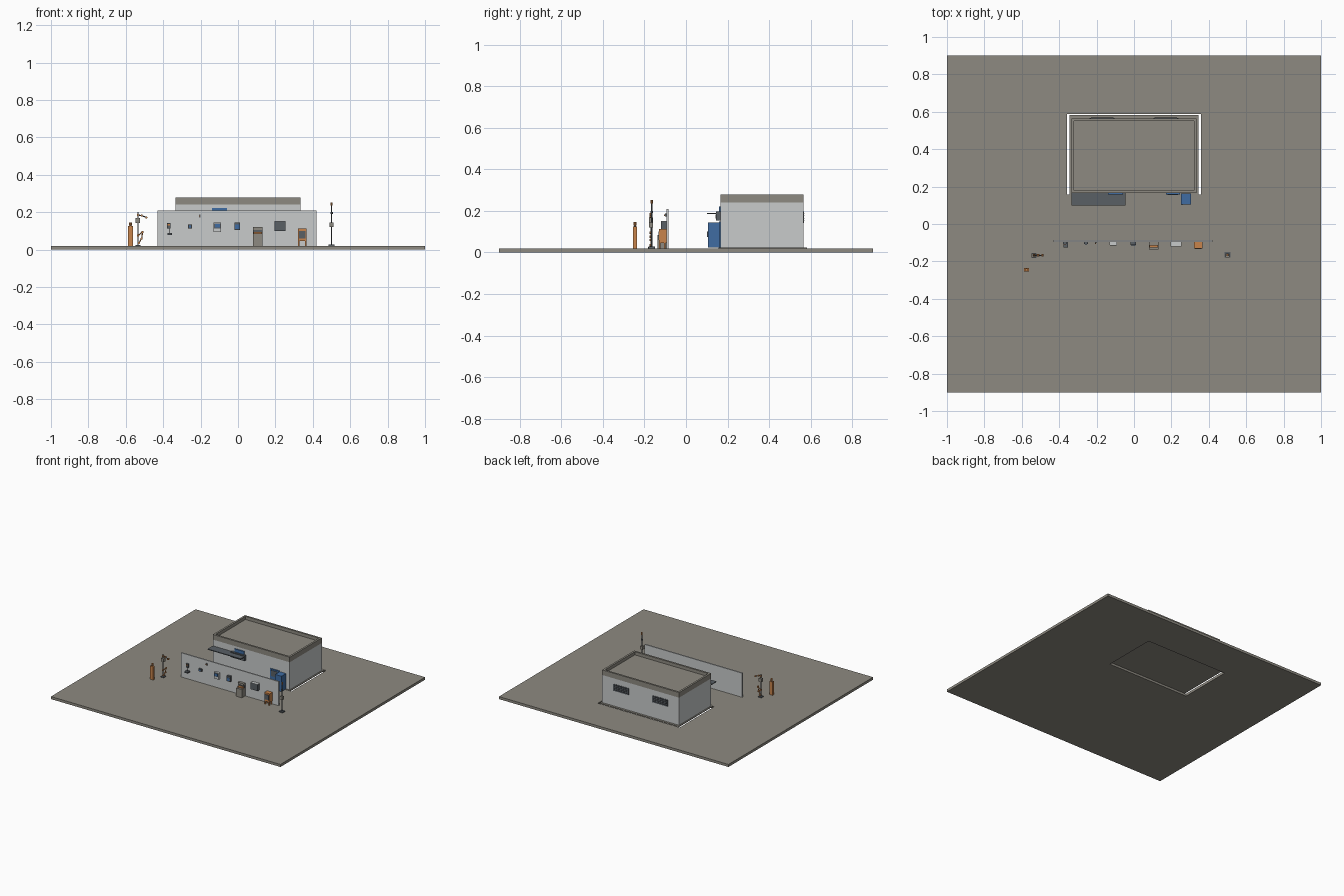
import bpy, bmesh, math
from mathutils import Vector


def mat(name, r, g, b):
    m = bpy.data.materials.new(name)
    m.diffuse_color = (r, g, b, 1)
    return m


CONCRETE = mat("concrete", 0.27, 0.255, 0.22)
WALL = mat("pale grey wall", 0.58, 0.60, 0.60)
DARK = mat("dark grey metal", 0.10, 0.115, 0.13)
BLUE = mat("blue paint", 0.05, 0.15, 0.36)
ORANGE = mat("orange paint", 0.58, 0.23, 0.07)
BLACK = mat("near black", 0.03, 0.03, 0.033)


def finish(name, bm, m):
    me = bpy.data.meshes.new(name)
    bm.to_mesh(me)
    bm.free()
    me.materials.append(m)
    ob = bpy.data.objects.new(name, me)
    bpy.context.collection.objects.link(ob)
    return ob


def box(name, m, x0, x1, y0, y1, z0, z1):
    bm = bmesh.new()
    bmesh.ops.create_cube(bm, size=1)
    for v in bm.verts:
        v.co = ((x0 + x1) / 2 + v.co.x * (x1 - x0),
                (y0 + y1) / 2 + v.co.y * (y1 - y0),
                (z0 + z1) / 2 + v.co.z * (z1 - z0))
    return finish(name, bm, m)


def ring(name, m, outer, inner, z0, z1):
    """Rectangular frame lying flat; outer and inner are (x0, x1, y0, y1)."""
    bm = bmesh.new()
    loops = []
    for x0, x1, y0, y1 in (outer, inner):
        for z in (z0, z1):
            loops.append([bm.verts.new((x, y, z)) for x, y in
                          ((x0, y0), (x1, y0), (x1, y1), (x0, y1))])
    ob, ot, ib, it = loops
    for i in range(4):
        j = (i + 1) % 4
        for a, b in ((ob, ot), (ot, it), (it, ib), (ib, ob)):
            bm.faces.new((a[i], a[j], b[j], b[i]))
    bmesh.ops.recalc_face_normals(bm, faces=bm.faces)
    return finish(name, bm, m)


def rod(name, m, a, b, r, sides=10):
    a, b = Vector(a), Vector(b)
    bm = bmesh.new()
    bmesh.ops.create_cone(bm, cap_ends=True, segments=sides, radius1=r,
                          radius2=r, depth=(b - a).length)
    q = Vector((0, 0, 1)).rotation_difference(b - a)
    for v in bm.verts:
        v.co = q @ v.co + (a + b) / 2
    return finish(name, bm, m)


G = 0.02        # ground level
F = -0.095      # front face of the display wall

# Ground slab with an opening, and the thin building pad inside it
ring("ground", CONCRETE, (-1, 1, -0.9, 0.9), (-0.357, 0.357, 0.157, 0.588), 0, G)
box("building_pad", CONCRETE, -0.345, 0.345, 0.157, 0.582, 0.017, 0.023)

# Building with parapet and sunken roof
box("building", WALL, -0.335, 0.335, 0.165, 0.565, 0.02, 0.24)
ring("parapet", CONCRETE, (-0.335, 0.335, 0.165, 0.565),
     (-0.32, 0.32, 0.18, 0.55), 0.24, 0.28)
box("roof", CONCRETE, -0.325, 0.325, 0.175, 0.555, 0.24, 0.255)

# Back windows with slats
for s in (-1, 1):
    x = 0.17 * s
    box("back_window", DARK, x - 0.067, x + 0.067, 0.565, 0.568, 0.143, 0.197)
    for k in range(4):
        z = 0.152 + k * 0.012
        box("window_slat", BLACK, x - 0.06, x + 0.06, 0.568, 0.57, z, z + 0.003)

# Front canopy, wall unit, sign
box("canopy", DARK, -0.335, -0.045, 0.10, 0.165, 0.185, 0.191)
box("wall_unit", DARK, -0.165, -0.045, 0.145, 0.165, 0.155, 0.197)
box("wall_unit_panel", WALL, -0.145, -0.065, 0.143, 0.145, 0.163, 0.182)
box("sign", BLUE, -0.14, -0.06, 0.158, 0.165, 0.197, 0.222)

# Blue cabinet beside the door panel
box("cabinet", BLUE, 0.25, 0.305, 0.105, 0.162, 0.023, 0.145)
box("cabinet_handle", DARK, 0.255, 0.26, 0.102, 0.105, 0.075, 0.1)
box("door_panel", BLUE, 0.17, 0.245, 0.158, 0.165, 0.023, 0.15)
box("door_glass", DARK, 0.18, 0.235, 0.155, 0.158, 0.095, 0.14)

# Free-standing display wall
box("display_wall", WALL, -0.43, 0.42, F, -0.085, G, 0.21)

# Small devices on the display wall
box("handset_box", DARK, -0.38, -0.36, F - 0.012, F, 0.113, 0.142)
rod("handset_cord", BLACK, (-0.368, F - 0.008, 0.113), (-0.368, F - 0.015, 0.08), 0.002, 6)
box("handset", DARK, -0.378, -0.352, F - 0.03, F, 0.078, 0.088)
box("handset_light", ORANGE, -0.376, -0.364, F - 0.015, F - 0.012, 0.13, 0.138)
box("switch_box", DARK, -0.268, -0.245, F - 0.012, F, 0.113, 0.133)
box("switch_face", BLUE, -0.262, -0.25, F - 0.014, F - 0.012, 0.118, 0.128)
box("alarm_base", DARK, -0.209, -0.201, F - 0.006, F, 0.172, 0.187)
box("alarm_light", ORANGE, -0.208, -0.202, F - 0.011, F - 0.006, 0.176, 0.183)

# Larger wall terminals
box("terminal", WALL, -0.13, -0.09, F - 0.018, F, 0.095, 0.145)
box("terminal_screen", BLUE, -0.124, -0.096, F - 0.021, F - 0.018, 0.118, 0.138)
box("terminal_trim", DARK, -0.127, -0.093, F - 0.0195, F - 0.018, 0.114, 0.141)
box("meter", DARK, -0.02, 0.012, F - 0.018, F, 0.104, 0.146)
box("meter_screen", BLUE, -0.015, 0.007, F - 0.021, F - 0.018, 0.11, 0.133)
box("wall_cabinet", DARK, 0.195, 0.255, F - 0.025, F, 0.10, 0.15)
box("wall_cabinet_top", WALL, 0.195, 0.255, F - 0.025, F, 0.15, 0.152)

# Pedestal with counter
box("pedestal", CONCRETE, 0.08, 0.13, F - 0.042, F, G, 0.085)
box("counter_back", DARK, 0.08, 0.13, F - 0.012, F, 0.085, 0.105)
box("counter_strip", ORANGE, 0.083, 0.127, F - 0.03, F - 0.012, 0.087, 0.094)
box("counter_top", CONCRETE, 0.08, 0.13, F - 0.02, F, 0.105, 0.122)

# Orange kiosk on legs
box("kiosk", ORANGE, 0.32, 0.367, F - 0.035, F, 0.045, 0.112)
box("kiosk_window", DARK, 0.326, 0.361, F - 0.038, F - 0.035, 0.06, 0.1)
for x in (0.322, 0.358):
    for y in (F - 0.034, F - 0.01):
        box("kiosk_leg", ORANGE, x, x + 0.007, y, y + 0.007, G, 0.045)

# Signal mast at the right
mx, my = 0.5, -0.165
box("mast_base", DARK, mx - 0.015, mx + 0.015, my - 0.015, my + 0.015, G, 0.028)
rod("mast", DARK, (mx, my, G), (mx, my, 0.245), 0.004)
box("mast_box", CONCRETE, mx - 0.011, mx + 0.011, my - 0.014, my + 0.006, 0.12, 0.145)
rod("mast_collar", DARK, (mx, my, 0.19), (mx, my, 0.2), 0.007)
rod("mast_lamp", ORANGE, (mx, my, 0.235), (mx, my, 0.253), 0.006)

# Orange post at the left
px, py = -0.575, -0.245
box("post", ORANGE, px - 0.014, px + 0.014, py - 0.009, py + 0.009, G, 0.125)
rod("post_neck", DARK, (px, py, 0.125), (px, py, 0.131), 0.005)
rod("post_knob", ORANGE, (px, py, 0.13), (px, py, 0.146), 0.008)

# Jointed service stand
sx, sy = -0.535, -0.168
box("stand_foot", DARK, sx - 0.014, sx + 0.014, sy - 0.014, sy + 0.014, G, 0.026)
rod("stand_pole", DARK, (sx, sy, G), (sx, sy, 0.2), 0.003)
box("stand_box", CONCRETE, sx - 0.012, sx + 0.012, sy - 0.01, sy + 0.01, 0.142, 0.168)
joints = [(sx, sy, 0.185), (-0.515, sy, 0.182), (-0.49, sy, 0.172)]
lower = [(sx + 0.005, sy, 0.035), (-0.515, sy, 0.06), (-0.51, sy, 0.095), (sx, sy, 0.075)]
for path, m in ((joints, DARK), (lower, ORANGE)):
    for a, b in zip(path, path[1:]):
        rod("stand_arm", m, a, b, 0.003, 8)
    for x, y, z in path:
        rod("stand_joint", ORANGE, (x, y - 0.007, z), (x, y + 0.007, z), 0.006)
